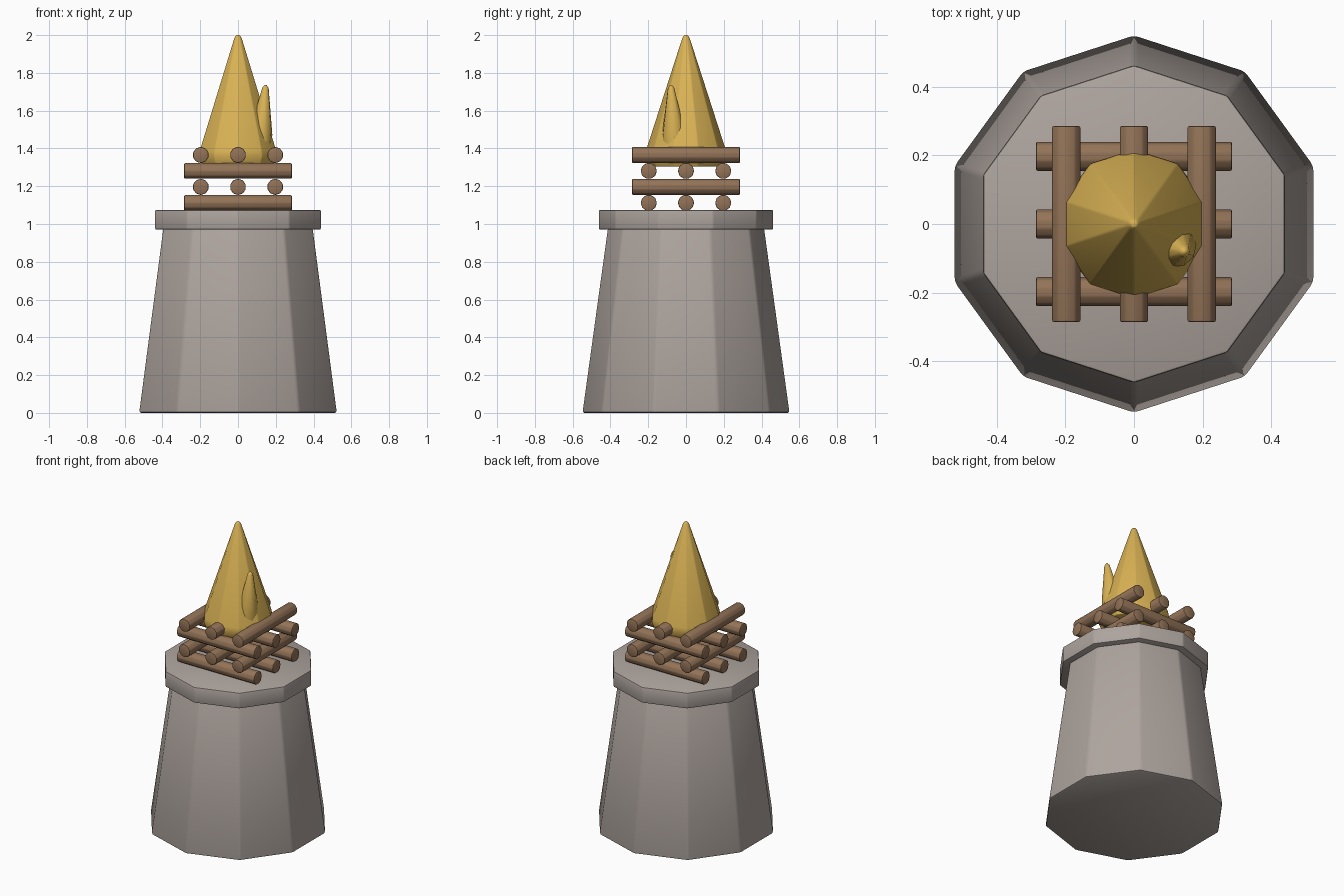
import bpy
import bmesh
import math
from mathutils import Matrix, Vector

cube = bpy.data.objects.get("Cube")
if cube:
    bpy.data.objects.remove(cube, do_unlink=True)


def material(name, rgb):
    mat = bpy.data.materials.new(name)
    mat.use_nodes = True
    mat.diffuse_color = (*rgb, 1)
    mat.node_tree.nodes["Principled BSDF"].inputs["Base Color"].default_value = (*rgb, 1)
    return mat


stone = material("grey stone", (0.42, 0.37, 0.34))
wood = material("brown wood", (0.29, 0.17, 0.095))
fire = material("golden flame", (0.70, 0.45, 0.09))


def lathe(name, mat, profile, sides=10, bevel=0.0, smooth=30, matrix=Matrix()):
    """Stack regular polygon rings (radius, height), with one corner on +y."""
    bm = bmesh.new()
    rings = []
    for radius, height in profile:
        ring = []
        for i in range(sides):
            a = math.tau * i / sides
            ring.append(bm.verts.new((radius * math.sin(a), radius * math.cos(a), height)))
        rings.append(ring)
    for low, high in zip(rings, rings[1:]):
        for i in range(sides):
            j = (i + 1) % sides
            bm.faces.new((low[i], low[j], high[j], high[i]))
    bm.faces.new(rings[0])
    bm.faces.new(rings[-1])
    bmesh.ops.recalc_face_normals(bm, faces=bm.faces)
    mesh = bpy.data.meshes.new(name)
    bm.to_mesh(mesh)
    bm.free()
    mesh.materials.append(mat)
    obj = bpy.data.objects.new(name, mesh)
    obj.matrix_world = matrix
    bpy.context.collection.objects.link(obj)
    bpy.ops.object.select_all(action="DESELECT")
    obj.select_set(True)
    bpy.context.view_layer.objects.active = obj
    if bevel:
        mod = obj.modifiers.new("soft edges", "BEVEL")
        mod.width = bevel
        mod.segments = 2
        mod.limit_method = "ANGLE"
        mod.angle_limit = math.radians(30)
        bpy.ops.object.modifier_apply(modifier=mod.name)
    bpy.ops.object.shade_smooth_by_angle(angle=math.radians(smooth))
    return obj


# Stone tower and its capping slab
lathe("tower_base", stone, [(0.55, 0), (0.415, 0.98)], bevel=0.012)
lathe("tower_cap", stone, [(0.462, 0.97), (0.462, 1.075)], bevel=0.008)

# Four crossed layers of logs
half = 0.285
for layer in range(4):
    along_x = layer % 2 == 0
    for row in (-1, 0, 1):
        offset, z = row * 0.197, 1.112 + layer * 0.0845
        if along_x:
            spot, turn = Vector((0, offset, z)), Matrix.Rotation(math.pi / 2, 4, "Y")
        else:
            spot, turn = Vector((offset, 0, z)), Matrix.Rotation(-math.pi / 2, 4, "X")
        lathe(f"log_{layer + 1}_{row + 2}", wood, [(0.043, -half), (0.043, half)],
              bevel=0.005, matrix=Matrix.Translation(spot) @ turn)

# Main flame with a tucked-in foot
lathe("flame", fire, [(0.195, 1.305), (0.217, 1.36), (0.212, 1.39), (0.02, 1.985), (0.01, 2.0)],
      bevel=0.006, smooth=40)

# Small side flame leaning out of the main one
foot, tip = Vector((0.112, -0.06, 1.40)), Vector((0.147, -0.08, 1.735))
axis = tip - foot
lean = Matrix.Translation(foot) @ axis.to_track_quat("Z", "Y").to_matrix().to_4x4()
lathe("side_flame", fire, [(0.065, 0), (0.062, 0.08), (0.017, axis.length - 0.015), (0.006, axis.length)],
      smooth=60, matrix=lean)
